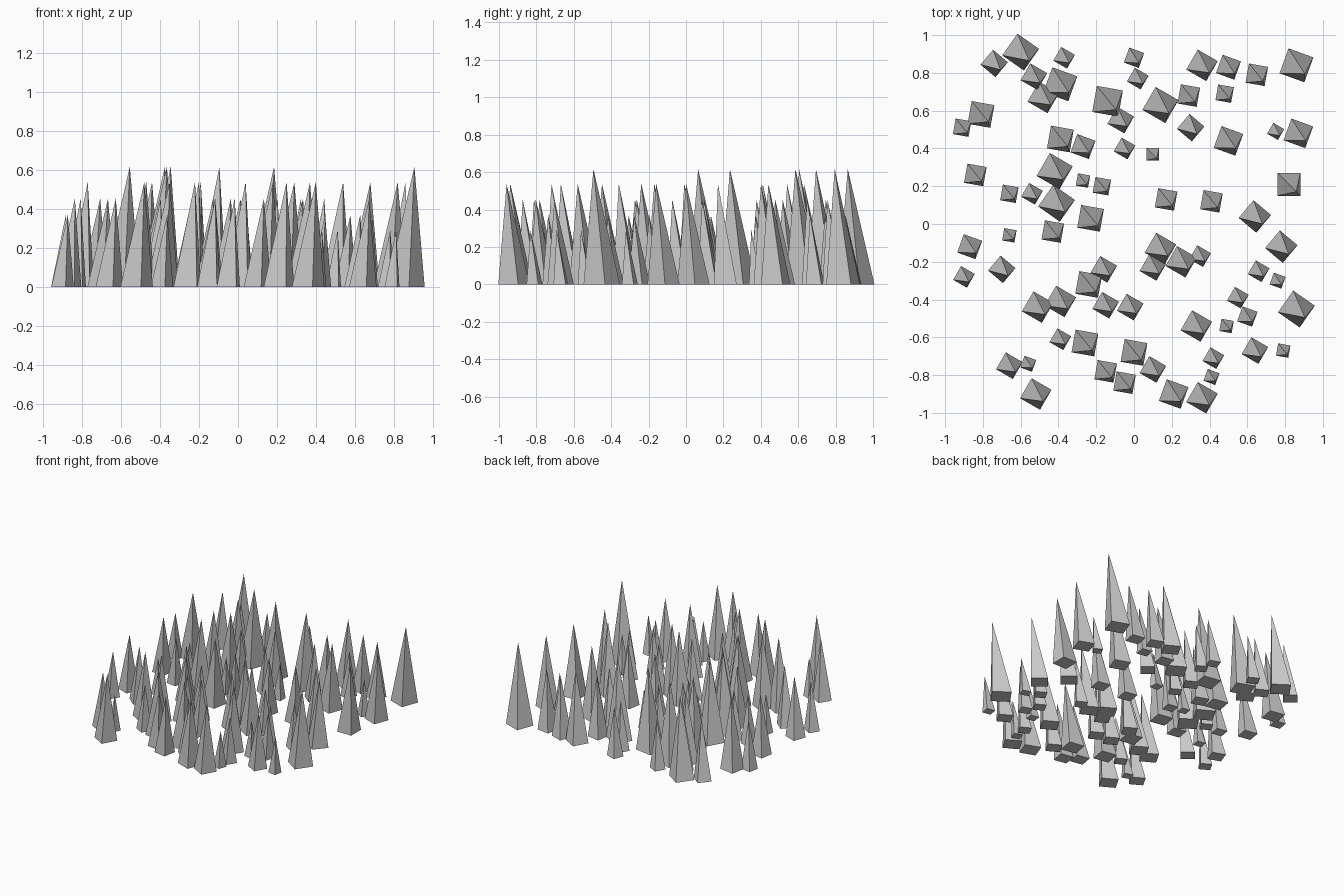
import bpy
import bmesh
from math import cos, sin, pi, radians

default_cube = bpy.data.objects.get("Cube")
if default_cube:
    bpy.data.objects.remove(default_cube, do_unlink=True)

# One plain stone colour
stone = bpy.data.materials.new("grey stone")
stone.use_nodes = True
stone_colour = (0.6, 0.6, 0.6, 1)
stone.diffuse_color = stone_colour
stone.node_tree.nodes["Principled BSDF"].inputs["Base Color"].default_value = stone_colour

SLENDERNESS = 4.4   # height divided by base width
LEAN = 0.073        # sideways drift of the tip per unit of height


def add_spike(mesh, centre_x, centre_y, width, turn):
    """Four-sided spike on the ground, its tip leaning to the front left."""
    radius = width / 2 ** 0.5
    height = width * SLENDERNESS
    base = []
    for corner in range(4):
        angle = turn + pi / 4 + corner * pi / 2
        base.append(mesh.verts.new((centre_x + radius * cos(angle),
                                    centre_y + radius * sin(angle), 0)))
    tip = mesh.verts.new((centre_x + LEAN * height,
                          centre_y - LEAN * height, height))
    for corner in range(4):
        mesh.faces.new((base[corner], base[(corner + 1) % 4], tip))
    mesh.faces.new(base[::-1])


def spike_cluster(name, width, places):
    """Places hold x and y in hundredths and the turn in tens of degrees."""
    mesh = bmesh.new()
    for across, along, turn in places:
        add_spike(mesh, across / 100, along / 100, width, radians(turn * 10))
    data = bpy.data.meshes.new(name)
    mesh.to_mesh(data)
    mesh.free()
    data.materials.append(stone)
    cluster = bpy.data.objects.new(name, data)
    bpy.context.collection.objects.link(cluster)


# Tallest spikes
spike_cluster("tallest_spikes", 0.14, [
    (-60, 91, 5.5), (86, 84, 7), (86, -45, 5.5), (14, 63, 6),
    (-39, 74, 7), (-41, 11, 5.5), (-42, 28, 6), (-14, 65, 8)])

# Tall spikes
spike_cluster("tall_spikes", 0.122, [
    (-48, 67, 6), (-81, 58, 8), (-39, 45, 8), (82, 21, 9), (0, -68, 8),
    (-26, -63, 8), (-24, -32, 8), (-39, -41, 6), (-51, -44, 6), (64, 4, 5),
    (78, -12, 5), (33, -54, 6), (36, -92, 6), (21, -90, 7), (-52, -90, 6),
    (14, -13, 6), (25, -20, 6), (-23, 3, 8), (50, 44, 7), (87, 48, 7),
    (36, 84, 6)])

# Middling spikes
spike_cluster("middling_spikes", 0.103, [
    (-27, 41, 7), (-43, -4, 8), (-2, -44, 6), (-15, -43, 6), (-16, -24, 6),
    (10, -23, 6), (30, 51, 5), (-74, 85, 5), (-53, 78, 6), (50, 83, 7),
    (65, 79, 8), (29, 68, 8), (41, 12, 8), (17, 13, 8), (-87, -12, 7),
    (-84, 26, 8), (-5, -84, 8), (-15, -78, 8), (10, -77, 6), (64, -67, 6),
    (-70, -24, 5), (-66, -75, 6), (-7, 55, 6)])

# Short spikes
spike_cluster("short_spikes", 0.084, [
    (0, 88, 7), (-91, 51, 8), (-66, 16, 8), (-54, 16, 6), (-17, 20, 8),
    (48, 69, 8), (-39, -61, 6), (55, -39, 6), (35, -17, 6), (42, -71, 6),
    (-5, 40, 6), (2, 77, 6), (-90, -28, 6), (66, -25, 6), (60, -49, 7),
    (-37, 88, 6)])

# Shortest spikes
spike_cluster("shortest_spikes", 0.066, [
    (-66, -6, 8), (-56, -74, 7), (-27, 23, 8), (79, -67, 8), (41, -81, 7),
    (49, -54, 8), (76, -30, 7), (75, 49, 6), (10, 37, 9)])
